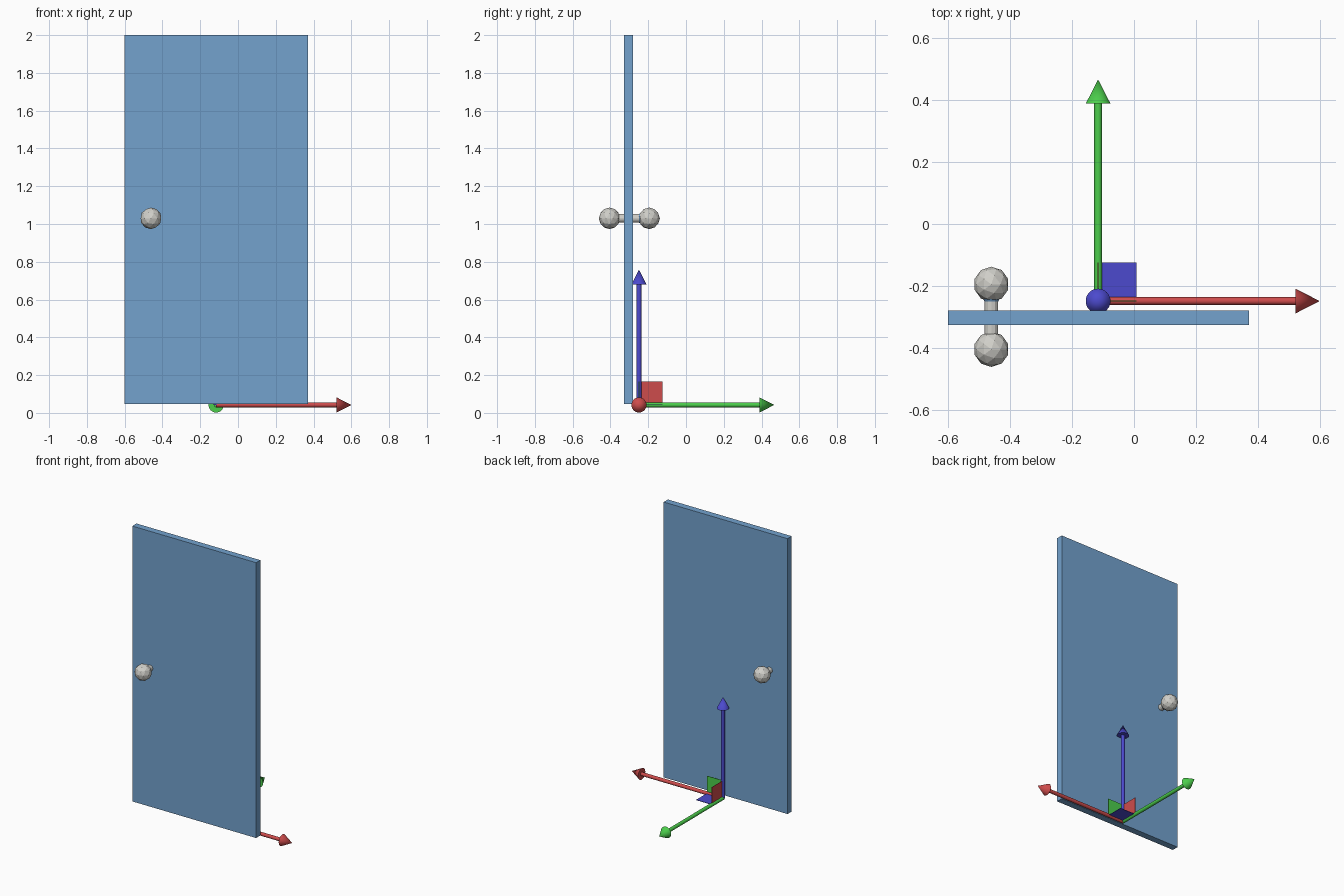
import bpy, math
from mathutils import Vector

if "Cube" in bpy.data.objects:
    bpy.data.objects.remove(bpy.data.objects["Cube"])


def material(name, srgb):
    m = bpy.data.materials.new(name)
    m.diffuse_color = [(c / 255 / 12.92 if c < 11 else ((c / 255 + 0.055) / 1.055) ** 2.4) for c in srgb] + [1]
    m.use_nodes = True
    m.node_tree.nodes["Principled BSDF"].inputs["Base Color"].default_value = m.diffuse_color
    return m


BLUE_PAINT = material("door_blue", (115, 162, 206))
METAL = material("knob_grey", (208, 207, 201))
RED = material("axis_red", (206, 76, 76))
GREEN = material("axis_green", (76, 206, 76))
BLUE = material("axis_blue", (76, 74, 206))


def finish(name, mat, smooth=False):
    ob = bpy.context.object
    ob.name = name
    ob.data.materials.append(mat)
    if smooth:
        bpy.ops.object.shade_smooth_by_angle(angle=math.radians(40))
    return ob


def box(name, lo, hi, mat):
    lo, hi = Vector(lo), Vector(hi)
    bpy.ops.mesh.primitive_cube_add(size=1, location=(lo + hi) / 2)
    ob = finish(name, mat)
    ob.scale = hi - lo
    return ob


def cone(name, start, end, r1, r2, mat, sides=32, smooth=True):
    start, end = Vector(start), Vector(end)
    d = end - start
    bpy.ops.mesh.primitive_cone_add(vertices=sides, radius1=r1, radius2=r2, depth=d.length,
                                    location=(start + end) / 2,
                                    rotation=d.to_track_quat('Z', 'Y').to_euler())
    return finish(name, mat, smooth)


# Door panel
box("door_panel", (-0.601, -0.327, 0.046), (0.371, -0.28, 2.0), BLUE_PAINT)

# Spindle through the door and a faceted knob on each side
KX, KZ = -0.461, 1.03
cone("knob_spindle", (KX, -0.385, KZ), (KX, -0.22, KZ), 0.022, 0.022, METAL, 12, False)
for side, y in (("front", -0.405), ("back", -0.195)):
    bpy.ops.mesh.primitive_ico_sphere_add(subdivisions=2, radius=0.057, location=(KX, y, KZ))
    finish(side + "_knob", METAL)
# Painted collar behind the back knob
cone("back_collar", (KX, -0.25, KZ), (KX, -0.235, KZ), 0.0225, 0.03, BLUE_PAINT, 12, False)

# Axis marker: three arrows, and three thin square plates between them
O = Vector((-0.116, -0.249, 0.042))
LENGTH, HEAD, PLATE, THIN = 0.716, 0.078, 0.124, 0.0015
for i, (axis, mat) in enumerate((("x", RED), ("y", GREEN), ("z", BLUE))):
    d = Vector([float(j == i) for j in range(3)])
    neck = O + d * (LENGTH - HEAD)
    cone(axis + "_arrow_shaft", O, neck, 0.0125, 0.0125, mat)
    cone(axis + "_arrow_head", neck, O + d * LENGTH, 0.04, 0.0, mat)
    across = Vector((1, 1, 1)) - d
    box(axis + "_plane_square", O - d * THIN, O + across * PLATE + d * THIN, mat)
